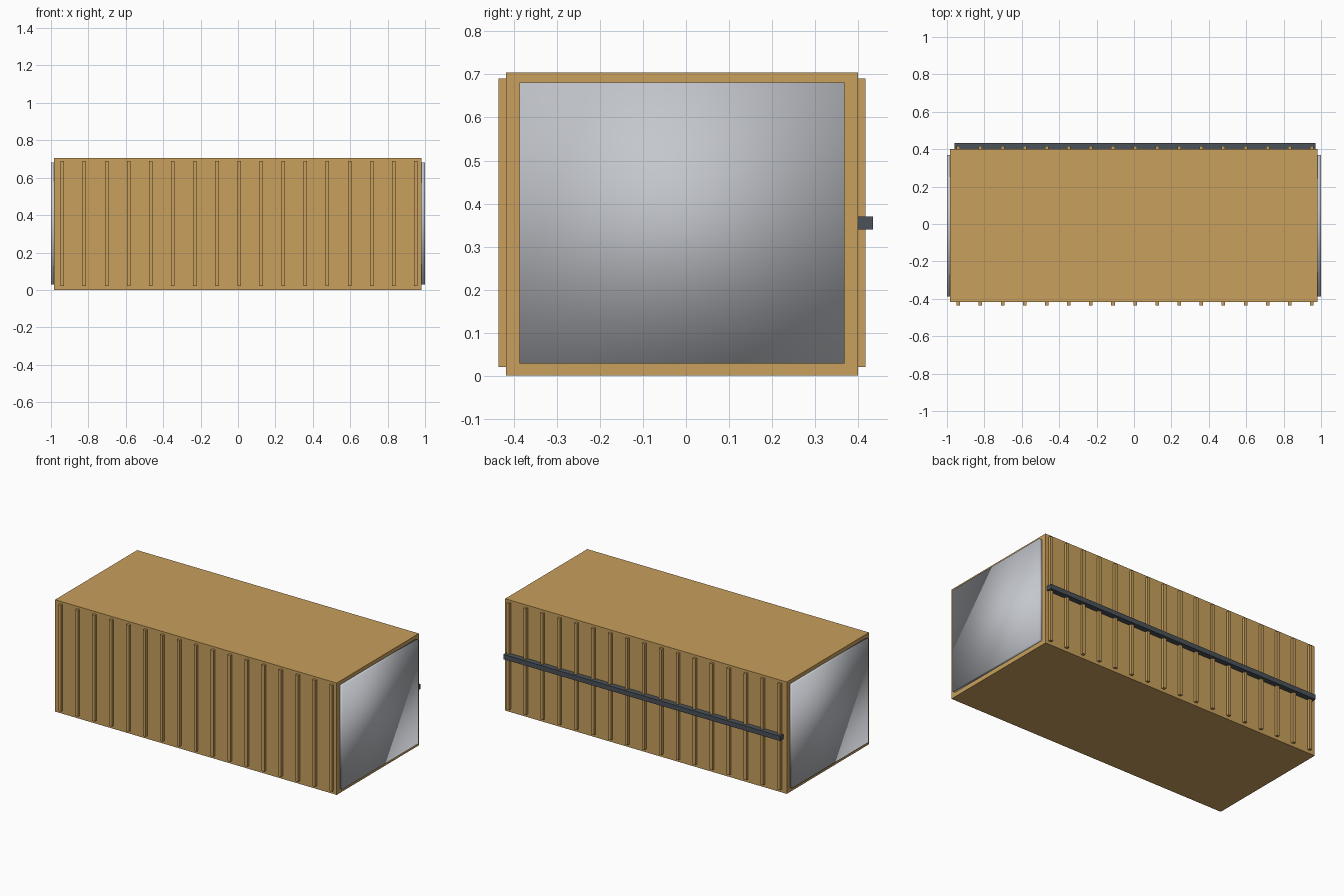
import bpy
import bmesh

if "Cube" in bpy.data.objects:
    bpy.data.objects.remove(bpy.data.objects["Cube"])


def material(name, rgb):
    m = bpy.data.materials.new(name)
    m.diffuse_color = (*rgb, 1.0)
    m.use_nodes = True
    m.node_tree.nodes["Principled BSDF"].inputs["Base Color"].default_value = m.diffuse_color
    return m


TAN = material("tan_paint", (0.58, 0.35, 0.11))
GREY = material("light_grey_metal", (0.55, 0.57, 0.61))
DARK = material("dark_slate", (0.07, 0.085, 0.10))


def boxes(name, spans, mat, smooth=False):
    """One object made of boxes, each given as (x0, x1, y0, y1, z0, z1)."""
    bm = bmesh.new()
    for x0, x1, y0, y1, z0, z1 in spans:
        verts = bmesh.ops.create_cube(bm, size=1.0)["verts"]
        for v in verts:
            v.co.x = x1 if v.co.x > 0 else x0
            v.co.y = y1 if v.co.y > 0 else y0
            v.co.z = z1 if v.co.z > 0 else z0
    for f in bm.faces:
        f.smooth = smooth
    mesh = bpy.data.meshes.new(name)
    bm.to_mesh(mesh)
    bm.free()
    mesh.materials.append(mat)
    obj = bpy.data.objects.new(name, mesh)
    bpy.context.collection.objects.link(obj)
    return obj


# Main container body
X0, X1, Y0, Y1 = -0.983, 0.981, -0.418, 0.40
boxes("container_body", [(X0, X1, Y0, Y1, 0.0, 0.705)], TAN)

# End doors, soft shaded across their corners
boxes("left_end_door", [(-1.0, X0 + 0.01, -0.387, 0.368, 0.028, 0.681)], GREY, True)
boxes("right_end_door", [(X1 - 0.01, 1.0, -0.387, 0.368, 0.028, 0.681)], GREY, True)

# Upright ribs along both long walls
RIBS, START, STEP, HALF = 17, -0.939, 0.1181, 0.0095
centres = [START + i * STEP for i in range(RIBS)]
for name, y0, y1 in (("front_ribs", Y0 - 0.017, Y0 + 0.005),
                     ("back_ribs", Y1 - 0.005, Y1 + 0.017)):
    boxes(name, [(c - HALF, c + HALF, y0, y1, 0.02, 0.69) for c in centres], TAN)

# Horizontal rail on the back wall
boxes("back_rail", [(-0.96, 0.97, Y1, 0.434, 0.34, 0.37)], DARK)
